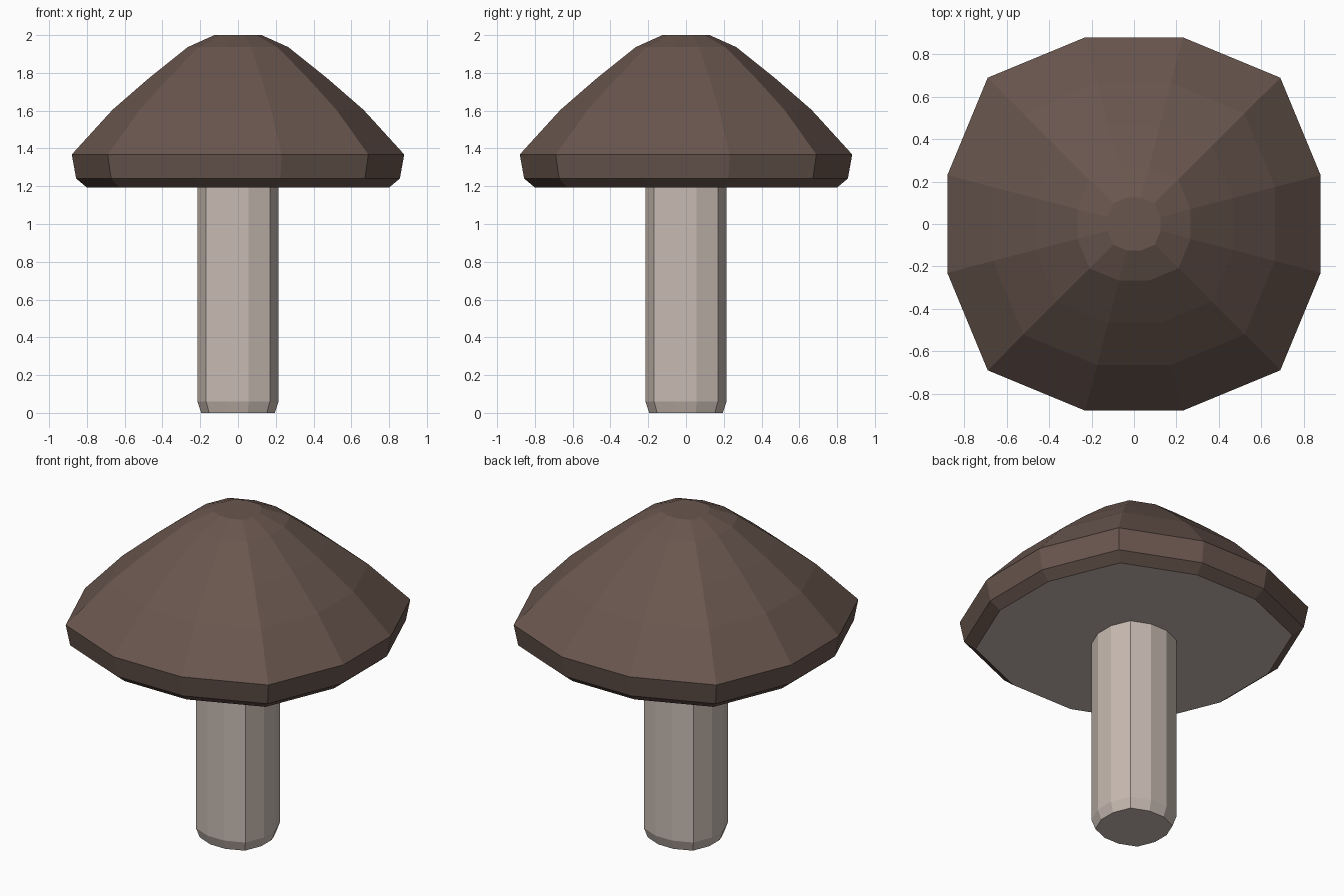
import bpy, bmesh

if "Cube" in bpy.data.objects:
    bpy.data.objects.remove(bpy.data.objects["Cube"])

# Rounded-square 12-sided outline, unit half width
QUARTER = [(1.0, 0.262), (0.784, 0.784), (0.262, 1.0)]


def outline():
    pts = list(QUARTER)
    for _ in range(3):
        pts += [(-y, x) for x, y in pts[-3:]]
    return pts


def material(name, color):
    mat = bpy.data.materials.new(name)
    mat.diffuse_color = (*color, 1)
    mat.use_nodes = True
    mat.node_tree.nodes["Principled BSDF"].inputs["Base Color"].default_value = mat.diffuse_color
    return mat


def stack(name, profile, mats, bottom_mat=0):
    """Loft the outline through (half width, height) pairs, bottom to top."""
    bm = bmesh.new()
    rings = [[bm.verts.new((x * r, y * r, z)) for x, y in outline()]
             for r, z in profile]
    n = len(rings[0])
    for a, b in zip(rings, rings[1:]):
        for i in range(n):
            j = (i + 1) % n
            bm.faces.new((a[i], a[j], b[j], b[i]))
    bm.faces.new(rings[-1])
    bm.faces.new(rings[0][::-1]).material_index = bottom_mat
    mesh = bpy.data.meshes.new(name)
    bm.to_mesh(mesh)
    bm.free()
    for m in mats:
        mesh.materials.append(m)
    obj = bpy.data.objects.new(name, mesh)
    bpy.context.collection.objects.link(obj)
    return obj


brown = material("cap_brown", (0.141, 0.093, 0.076))
cream = material("stem_cream", (0.578, 0.497, 0.445))

# Stem with a chamfered foot
stack("stem", [(0.195, 0), (0.215, 0.06), (0.215, 1.2)], [cream])

# Cap with pale underside
stack("cap", [(0.80, 1.193), (0.857, 1.241), (0.88, 1.368), (0.665, 1.604),
              (0.467, 1.776), (0.267, 1.936), (0.125, 2.0)],
      [brown, cream], bottom_mat=1)
